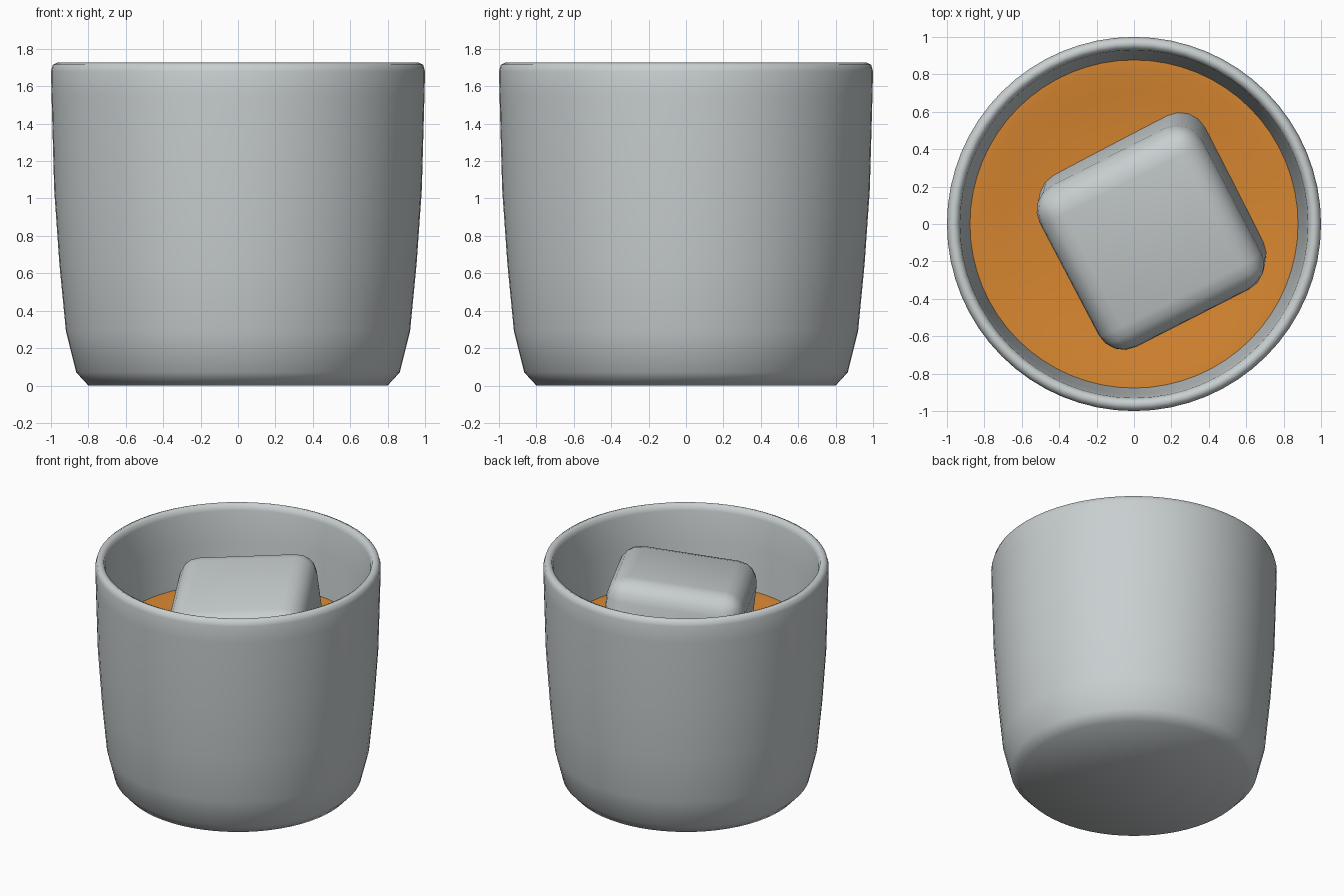
import bpy, bmesh, math

old = bpy.data.objects.get("Cube")
if old:
    bpy.data.objects.remove(old, do_unlink=True)


def material(name, rgb):
    m = bpy.data.materials.new(name)
    m.use_nodes = True
    m.diffuse_color = (*rgb, 1)
    m.node_tree.nodes["Principled BSDF"].inputs["Base Color"].default_value = (*rgb, 1)
    return m


def finish(name, bm, mat, angle=60):
    bmesh.ops.recalc_face_normals(bm, faces=bm.faces)
    mesh = bpy.data.meshes.new(name)
    bm.to_mesh(mesh)
    bm.free()
    obj = bpy.data.objects.new(name, mesh)
    bpy.context.collection.objects.link(obj)
    mesh.materials.append(mat)
    bpy.ops.object.select_all(action="DESELECT")
    obj.select_set(True)
    bpy.context.view_layer.objects.active = obj
    bpy.ops.object.shade_smooth_by_angle(angle=math.radians(angle))
    return obj


def lathe(name, profile, mat, steps=64):
    """Spin an (r, z) profile around the z axis."""
    bm = bmesh.new()
    verts = [bm.verts.new((r, 0, z)) for r, z in profile]
    edges = [bm.edges.new(pair) for pair in zip(verts, verts[1:])]
    bmesh.ops.spin(bm, geom=verts + edges, axis=(0, 0, 1), cent=(0, 0, 0),
                   angle=math.tau, steps=steps)
    bmesh.ops.remove_doubles(bm, verts=bm.verts, dist=0.0005)
    return finish(name, bm, mat)


glass_grey = material("glass grey", (0.58, 0.62, 0.63))
amber = material("amber liquid", (0.68, 0.24, 0.03))

# Tumbler: outer wall, rounded rim, inner wall and thick floor
lathe("tumbler", [
    (0, 0), (0.8, 0), (0.865, 0.07), (0.92, 0.29), (0.955, 0.65), (0.983, 1.05),
    (0.997, 1.55), (1.0, 1.68), (0.99, 1.715), (0.965, 1.727), (0.94, 1.715),
    (0.93, 1.68), (0.91, 1.45), (0.875, 1.12), (0.84, 0.65), (0.8, 0.32),
    (0.72, 0.22), (0, 0.2)], glass_grey)

# Drink surface, gently dished toward the middle
lathe("drink", [(0, 1.09), (0.45, 1.1), (0.7, 1.12), (0.82, 1.14), (0.877, 1.142)], amber)

# Rounded ice cube, floating at a tilt
bm = bmesh.new()
bmesh.ops.create_cube(bm, size=0.98)
bmesh.ops.bevel(bm, geom=bm.edges[:], offset=0.15, segments=4, profile=0.5,
                affect="EDGES")
ice = finish("ice_cube", bm, glass_grey)
ice.location = (0.1, -0.02, 1.115)
ice.rotation_euler = [math.radians(a) for a in (7, -6, 27)]
